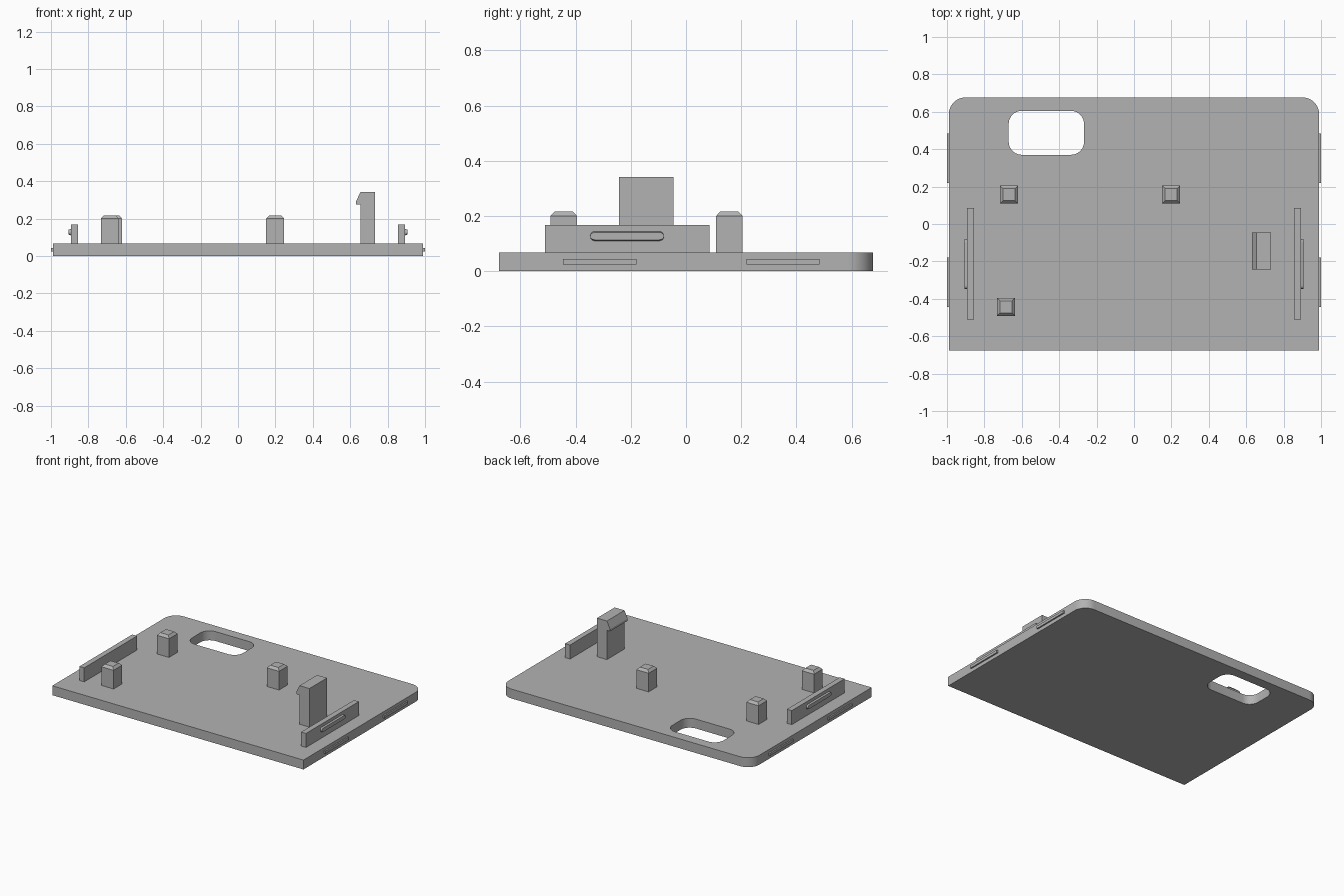
import bpy, bmesh, math
from mathutils import Vector

cube = bpy.data.objects.get("Cube")
if cube:
    bpy.data.objects.remove(cube, do_unlink=True)

grey = bpy.data.materials.new("plain grey")
grey.use_nodes = True
COLOUR = (0.45, 0.45, 0.45, 1)
grey.diffuse_color = COLOUR
grey.node_tree.nodes["Principled BSDF"].inputs["Base Color"].default_value = COLOUR


def finish(name, bm):
    bmesh.ops.recalc_face_normals(bm, faces=bm.faces)
    mesh = bpy.data.meshes.new(name)
    bm.to_mesh(mesh)
    bm.free()
    mesh.materials.append(grey)
    obj = bpy.data.objects.new(name, mesh)
    bpy.context.collection.objects.link(obj)
    return obj


def prism(name, outline, shift):
    """Extrude a closed outline of 3D points along a vector."""
    bm = bmesh.new()
    face = bm.faces.new([bm.verts.new(p) for p in outline])
    new = bmesh.ops.extrude_face_region(bm, geom=[face])["geom"]
    bmesh.ops.translate(bm, vec=Vector(shift),
                        verts=[v for v in new if isinstance(v, bmesh.types.BMVert)])
    return finish(name, bm)


def rounded(u0, u1, v0, v1, radii, steps=10):
    """Rectangle outline; radii run from lower left, counter-clockwise."""
    corners = [(u0, v0, 1, 1), (u1, v0, -1, 1), (u1, v1, -1, -1), (u0, v1, 1, -1)]
    points = []
    for i, ((u, v, su, sv), r) in enumerate(zip(corners, radii)):
        if r == 0:
            points.append((u, v))
            continue
        for k in range(steps + 1):
            a = math.pi + (i + k / steps) * math.pi / 2
            points.append((u + su * r + r * math.cos(a), v + sv * r + r * math.sin(a)))
    return points


def box(name, x0, x1, y0, y1, z0, z1):
    return prism(name, [(x0, y0, z0), (x1, y0, z0), (x1, y1, z0), (x0, y1, z0)],
                 (0, 0, z1 - z0))


# Base plate, rounded at the back, with a rounded window cut through it
TOP = 0.067
plate = prism("base_plate", [(x, y, 0) for x, y in
              rounded(-0.99, 0.99, -0.677, 0.677, (0, 0, 0.09, 0.09))], (0, 0, TOP))
cutter = prism("window_cutter", [(x, y, -0.1) for x, y in
               rounded(-0.67, -0.267, 0.37, 0.605, [0.07] * 4)], (0, 0, 0.3))
cutter.hide_render = True
cut = plate.modifiers.new("window", 'BOOLEAN')
cut.operation = 'DIFFERENCE'
cut.object = cutter
cut.solver = 'EXACT'
bpy.context.view_layer.objects.active = plate
plate.select_set(True)
bpy.ops.object.modifier_apply(modifier=cut.name)
bpy.data.objects.remove(cutter, do_unlink=True)
bpy.ops.object.shade_smooth_by_angle(angle=math.radians(30))


# Square posts with chamfered tops
def post(name, x, y, half=0.048, inset=0.016):
    bm = bmesh.new()
    rings = [(half, TOP - 0.01), (half, 0.2), (half - inset, 0.217)]
    loops = [[bm.verts.new((x + sx * h, y + sy * h, z))
              for sx, sy in ((-1, -1), (1, -1), (1, 1), (-1, 1))] for h, z in rings]
    for low, high in zip(loops, loops[1:]):
        for i in range(4):
            j = (i + 1) % 4
            bm.faces.new((low[i], low[j], high[j], high[i]))
    bm.faces.new(loops[0])
    bm.faces.new(loops[-1])
    finish(name, bm)


post("back_right_post", -0.668, 0.157)
post("back_left_post", 0.199, 0.157)
post("front_right_post", -0.685, -0.443)

# Tall snap hook facing the middle
hook = [(0.655, TOP - 0.01), (0.733, TOP - 0.01), (0.733, 0.342),
        (0.655, 0.342), (0.63, 0.29), (0.63, 0.275), (0.655, 0.275)]
prism("snap_hook", [(x, -0.243, z) for x, z in hook], (0, 0.198, 0))

# Side rails with rounded catches, and thin ribs along the plate edges
for side, s in (("left", 1), ("right", -1)):
    x0, x1 = sorted((s * 0.855, s * 0.893))
    box(side + "_rail", x0, x1, -0.51, 0.085, TOP - 0.01, 0.167)
    catch = prism(side + "_rail_catch", [(s * 0.888, y, z) for y, z in
                  rounded(-0.347, -0.08, 0.108, 0.146, [0.018] * 4, 5)],
                  (s * 0.017, 0, 0))
    # Taper the outer face of the catch
    for v in catch.data.vertices:
        if abs(v.co.x) > 0.9:
            v.co.z = 0.127 + (v.co.z - 0.127) * 0.7
    for place, y0 in (("front", -0.445), ("back", 0.219)):
        x0, x1 = sorted((s * 0.98, s * 1.0))
        box(f"{side}_{place}_edge_rib", x0, x1, y0, y0 + 0.265, 0.025, 0.044)
